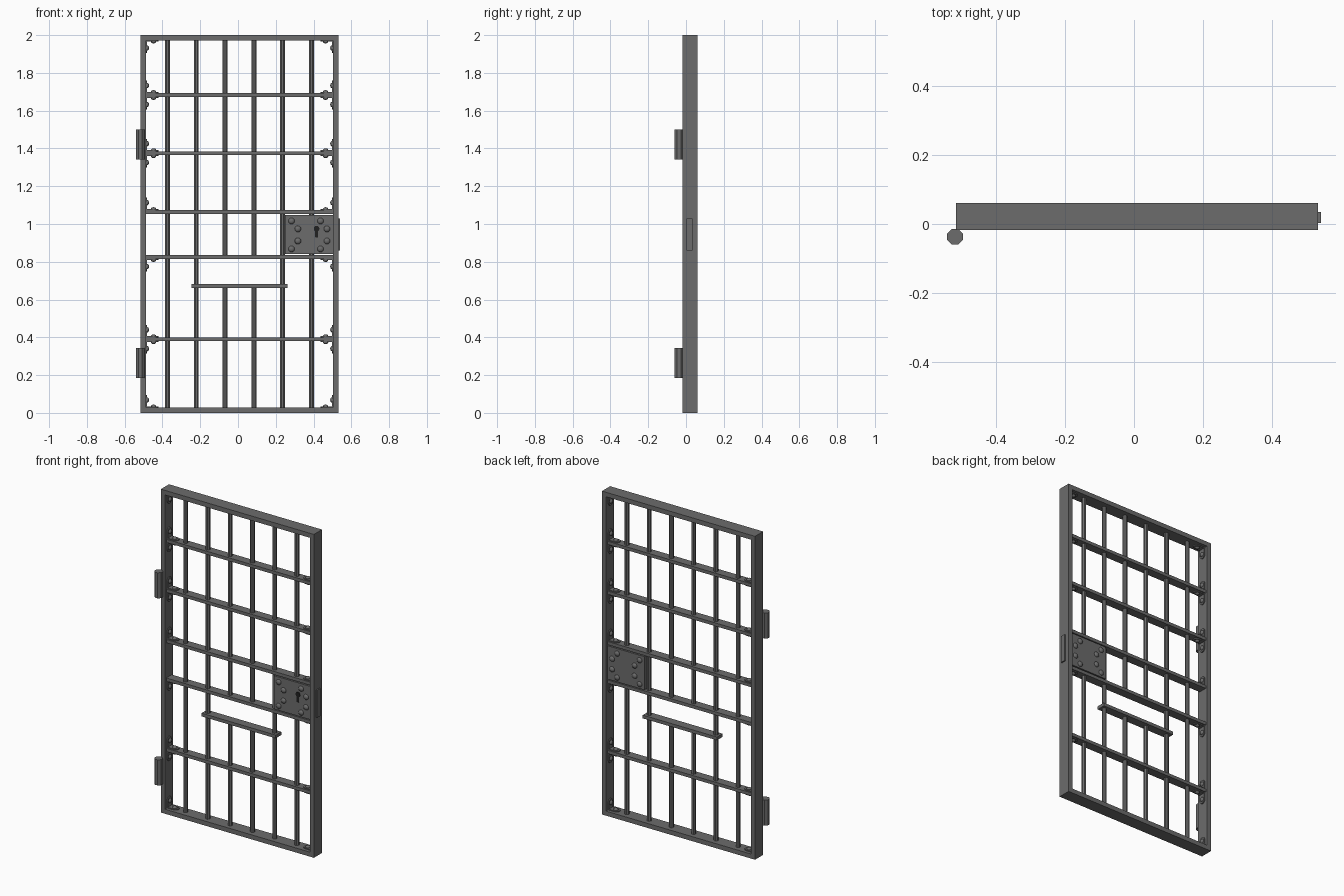
import bpy, bmesh, math
from mathutils import Matrix, Vector

cube = bpy.data.objects.get("Cube")
if cube:
    bpy.data.objects.remove(cube, do_unlink=True)


def material(name, value):
    m = bpy.data.materials.new(name)
    m.use_nodes = True
    col = (value, value, value, 1)
    m.diffuse_color = col
    m.node_tree.nodes["Principled BSDF"].inputs["Base Color"].default_value = col
    return m


STEEL = material("grey steel", 0.15)
DARK = material("keyhole black", 0.015)

# Overall layout
LEFT, RIGHT, FRONT, BACK, TOP = -0.515, 0.532, -0.018, 0.061, 2.0
WALL = 0.028
MID = (FRONT + BACK) / 2
IN_L, IN_R = LEFT + WALL, RIGHT - WALL


def finish(name, bm, mat=STEEL, smooth=False):
    bmesh.ops.recalc_face_normals(bm, faces=bm.faces)
    me = bpy.data.meshes.new(name)
    bm.to_mesh(me)
    bm.free()
    ob = bpy.data.objects.new(name, me)
    bpy.context.collection.objects.link(ob)
    me.materials.append(mat)
    if smooth:
        me.shade_smooth()
    return ob


def add_box(bm, lo, hi):
    lo, hi = Vector(lo), Vector(hi)
    mat = Matrix.Translation((lo + hi) / 2) @ Matrix.Diagonal((*(hi - lo), 1))
    return bmesh.ops.create_cube(bm, size=1, matrix=mat)["verts"]


def box(name, lo, hi, mat=STEEL):
    bm = bmesh.new()
    add_box(bm, lo, hi)
    return finish(name, bm, mat)


def rod(name, x, y, z0, z1, r):
    bm = bmesh.new()
    mat = Matrix.Translation((x, y, (z0 + z1) / 2)) @ Matrix.Rotation(math.pi / 8, 4, "Z")
    bmesh.ops.create_cone(bm, cap_ends=True, segments=8, radius1=r, radius2=r,
                          depth=z1 - z0, matrix=mat)
    return finish(name, bm)


def add_dome(bm, centre, r, height, axis):
    scale = [r, r, r]
    scale[axis] = height
    turn = Matrix.Rotation(math.pi / 2, 4, "XYZ"[1 - axis]) if axis < 2 else Matrix()
    mat = Matrix.Translation(centre) @ Matrix.Diagonal((*scale, 1)) @ turn
    bmesh.ops.create_uvsphere(bm, u_segments=12, v_segments=8, radius=1, matrix=mat)


def add_prism(bm, outline, thick, place):
    """Extrude a flat outline by thick; place maps (a, b, height) to a point."""
    low = [bm.verts.new(place(a, b, 0)) for a, b in outline]
    high = [bm.verts.new(place(a, b, thick)) for a, b in outline]
    bm.faces.new(low)
    bm.faces.new(high)
    for i in range(len(low)):
        j = (i + 1) % len(low)
        bm.faces.new((low[i], low[j], high[j], high[i]))


# Outer frame: open box shell thickened inwards
bm = bmesh.new()
add_box(bm, (LEFT, FRONT, 0), (RIGHT, BACK, TOP))
bm.normal_update()
bmesh.ops.delete(bm, geom=[f for f in bm.faces if abs(f.normal.y) > 0.5], context="FACES")
frame = finish("outer_frame", bm)
shell = frame.modifiers.new("wall", "SOLIDIFY")
shell.thickness = WALL
shell.offset = -1
shell.use_even_offset = True

# Flat cross bars
CROSS = [0.39, 0.825, 1.063, 1.375, 1.683]
HALF = 0.010
for i, z in enumerate(CROSS):
    box(f"cross_bar_{i + 1}", (IN_L, MID - 0.027, z - HALF), (IN_R, MID + 0.027, z + HALF))

# Food slot ledge
SLOT = 0.672
box("slot_ledge", (-0.246, MID - 0.027, SLOT - HALF), (0.262, MID + 0.027, SLOT + HALF))

# Upright bars; the middle two stop at the slot opening
for i in range(6):
    x = -0.373 + i * 0.1523
    spans = [(WALL, SLOT), (CROSS[1], TOP - WALL)] if i in (2, 3) else [(WALL, TOP - WALL)]
    for j, (z0, z1) in enumerate(spans):
        rod(f"upright_bar_{i + 1}_{j + 1}", x, MID, z0, z1, 0.0138)

# Hinge barrels
for name, z in (("lower_hinge", 0.185), ("upper_hinge", 1.342)):
    rod(name, -0.5175, -0.037, z, z + 0.158, 0.0245)

# Lock case, latch and rivets on both faces
CASE_F, CASE_B = MID - 0.028, MID + 0.028
box("lock_case", (0.25, CASE_F, 0.841), (IN_R, CASE_B, 1.047))
box("latch_plate", (RIGHT - 0.005, 0.003, 0.86), (0.54, 0.034, 1.03))
bm = bmesh.new()
for y in (CASE_F, CASE_B):
    for x in (0.283, 0.437):
        for dx, dz in ((0, 0.074), (0.034, 0.032)):
            for s in (-1, 1):
                add_dome(bm, (x + dx, y, 0.942 + s * dz), 0.017, 0.011, 1)
finish("lock_rivets", bm, smooth=True)

# Keyhole: round head with a slot below
bm = bmesh.new()
hole = [(0.416 + 0.015 * math.cos(a), 0.975 + 0.015 * math.sin(a))
        for a in (math.radians(-60 + 30 * k) for k in range(11))]
hole += [(0.409, 0.928), (0.423, 0.928)]
add_prism(bm, hole, 0.004, lambda a, b, h: (a, CASE_F - h, b))
finish("keyhole", bm, DARK)

# Corner brackets: round-ended legs along the bar and the frame
LEG, HALF_W, THICK, BOLT = 0.066, 0.02, 0.006, 0.04
outline = [(0, HALF_W), (0, -HALF_W)]
outline += [(LEG - HALF_W + HALF_W * math.cos(a), HALF_W * math.sin(a))
            for a in (math.radians(-90 + 30 * k) for k in range(7))]
joints = [(WALL, 1), (TOP - WALL, -1), (CROSS[1] - HALF, -1), (CROSS[2] + HALF, 1)]
for z in (CROSS[0], CROSS[3], CROSS[4]):
    joints += [(z + HALF, 1), (z - HALF, -1)]
plates, bolts = bmesh.new(), bmesh.new()
for z, up in joints:
    for x, side in ((IN_L, 1), (IN_R, -1)):
        add_prism(plates, outline, THICK, lambda a, b, h: (x + side * a, MID + b, z + up * h))
        add_prism(plates, outline, THICK, lambda a, b, h: (x + side * h, MID + b, z + up * a))
        add_dome(bolts, (x + side * BOLT, MID, z + up * THICK), 0.014, 0.01, 2)
        add_dome(bolts, (x + side * THICK, MID, z + up * BOLT), 0.014, 0.01, 0)
finish("corner_brackets", plates)
finish("bracket_bolts", bolts, smooth=True)
